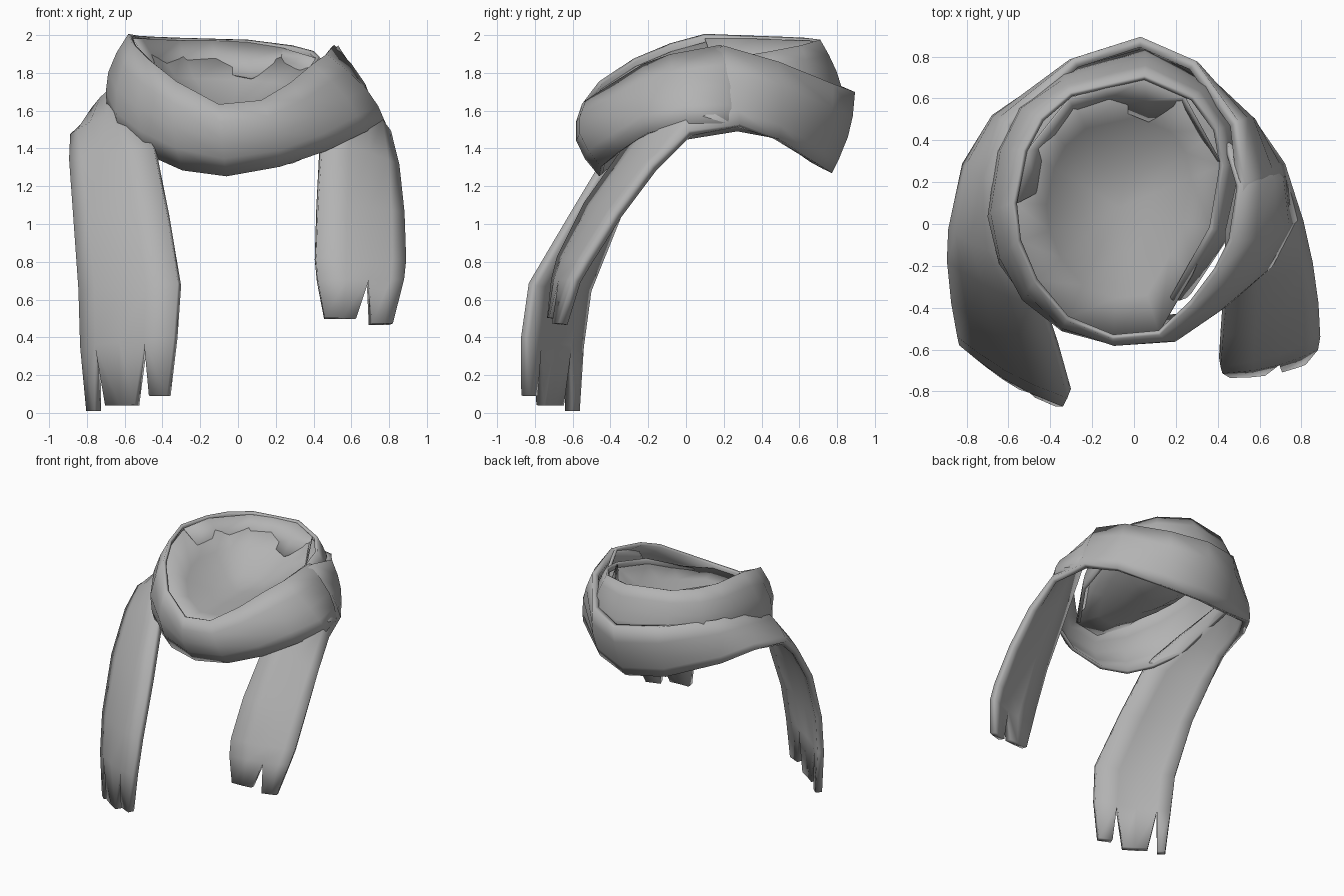
import bpy, bmesh, math
from mathutils import Vector

if "Cube" in bpy.data.objects:
    bpy.data.objects.remove(bpy.data.objects["Cube"])

cloth = bpy.data.materials.new("grey cloth")
cloth.diffuse_color = (0.45, 0.45, 0.45, 1)
cloth.use_nodes = True
cloth.node_tree.nodes["Principled BSDF"].inputs["Base Color"].default_value = cloth.diffuse_color
AXIS = Vector((-0.03, 0.1, 0))


def finish(name, bm, thickness, angle=50):
    bmesh.ops.recalc_face_normals(bm, faces=bm.faces)
    me = bpy.data.meshes.new(name)
    bm.to_mesh(me)
    bm.free()
    ob = bpy.data.objects.new(name, me)
    bpy.context.collection.objects.link(ob)
    me.materials.append(cloth)
    if thickness:
        mod = ob.modifiers.new("thickness", 'SOLIDIFY')
        mod.thickness = thickness
        mod.offset = 0
    bpy.ops.object.select_all(action='DESELECT')
    ob.select_set(True)
    bpy.context.view_layer.objects.active = ob
    bpy.ops.object.shade_smooth_by_angle(angle=math.radians(angle))
    return ob


def across(low, high, u, bulge):
    """Point between the two edges of a band, pushed outward in the middle."""
    p = Vector(low).lerp(Vector(high), u)
    out = p - AXIS
    out.z = 0
    return p + out.normalized() * bulge * math.sin(math.pi * u)


def band(bm, sections, us, bulges):
    rows = [[bm.verts.new(across(lo, hi, u, b)) for u in us]
            for (lo, hi), b in zip(sections, bulges)]
    for a, b in zip(rows, rows[1:]):
        for i in range(len(us) - 1):
            bm.faces.new((a[i], a[i + 1], b[i + 1], b[i]))
    return rows


def fringe(bm, row, us, end, first, last, bottom, bulge):
    """One tassel from columns first..last of the band's end row."""
    mid = (us[first] + us[last]) / 2
    tips = []
    for i in range(first, last + 1):
        p = across(*end, mid + (us[i] - mid) * 0.64, bulge)
        p.z = bottom
        tips.append(bm.verts.new(p))
    for i in range(first, last):
        k = i - first
        bm.faces.new((row[i], row[i + 1], tips[k + 1], tips[k]))


# Long band: left tail, over the shoulder, round the back, right tail
US = [0, 0.18, 0.45, 0.70, 1]
drape = [
    ((-.82, -.56, .35), (-.33, -.85, .40)),
    ((-.83, -.52, .65), (-.31, -.81, .68)),
    ((-.86, -.36, 1.05), (-.37, -.59, 1.05)),
    ((-.88, -.16, 1.33), (-.44, -.38, 1.40)),
    ((-.87, -.02, 1.46), (-.58, -.14, 1.60)),
    ((-.80, .28, 1.50), (-.64, .20, 1.72)),
    ((-.66, .50, 1.45), (-.59, .47, 1.76)),
    ((-.30, .68, 1.32), (-.28, .77, 1.74)),
    ((0, .75, 1.28), (.03, .87, 1.70)),
    ((.28, .67, 1.33), (.28, .76, 1.74)),
    ((.56, .48, 1.45), (.48, .48, 1.85)),
    ((.70, .28, 1.52), (.51, .20, 1.93)),
    ((.79, .02, 1.48), (.45, -.05, 1.82)),
    ((.84, -.17, 1.30), (.44, -.28, 1.44)),
    ((.87, -.36, 1.05), (.42, -.52, 1.10)),
    ((.88, -.52, .80), (.41, -.66, .82)),
    ((.87, -.58, .70), (.42, -.69, .70)),
]
bm = bmesh.new()
rows = band(bm, drape, US, [.03] * len(drape))
left_end = ((-.80, -.57, 0), (-.34, -.86, 0))
for first, last, z in ((0, 1, .01), (1, 3, .04), (3, 4, .09)):
    fringe(bm, rows[0], US, left_end, first, last, z, 0.03)
right_end = ((.84, -.64, 0), (.41, -.71, 0))
for first, last, z in ((0, 2, .47), (2, 4, .50)):
    fringe(bm, rows[-1], US, right_end, first, last, z, 0.03)
finish("shoulder_band_with_tails", bm, 0.05)

# Neck wrap: from the right shoulder across the front, then round the back
wrap = [
    ((.53, .41, 1.50), (.44, .38, 1.84)),
    ((.72, .22, 1.53), (.50, .18, 1.94)),
    ((.77, .02, 1.53), (.46, -.08, 1.89)),
    ((.65, -.20, 1.48), (.39, -.22, 1.84)),
    ((.46, -.34, 1.39), (.27, -.38, 1.74)),
    ((.22, -.44, 1.31), (.12, -.52, 1.65)),
    ((-.06, -.45, 1.26), (-.10, -.54, 1.63)),
    ((-.29, -.42, 1.29), (-.32, -.45, 1.75)),
    ((-.47, -.34, 1.37), (-.47, -.27, 1.87)),
    ((-.62, -.20, 1.47), (-.55, -.08, 1.95)),
    ((-.68, .02, 1.60), (-.57, .10, 2.00)),
    ((-.64, .32, 1.62), (-.52, .35, 1.99)),
    ((-.54, .53, 1.64), (-.44, .50, 1.985)),
    ((-.33, .72, 1.64), (-.30, .62, 1.98)),
    ((.05, .83, 1.64), (.05, .70, 1.97)),
    ((.36, .66, 1.64), (.28, .60, 1.94)),
    ((.49, .46, 1.62), (.39, .45, 1.91)),
    ((.52, .28, 1.60), (.42, .28, 1.88)),
    ((.48, 0, 1.53), (.37, -.02, 1.81)),
    ((.28, -.30, 1.45), (.18, -.36, 1.65)),
]
bulges = [0] + [.055] * 3 + [.06] + [.075] * 4 + [.05] * 4 + [.02] * 7
bm = bmesh.new()
band(bm, wrap, [0, .25, .5, .75, 1], bulges)
finish("neck_wrap", bm, 0.025)

# Folded-in cloth behind the neck, with a ragged lower edge
fold = [
    ((-.37, .20, 1.70), (-.56, .10, 1.98)),
    ((-.37, .38, 1.74), (-.51, .35, 1.98)),
    ((-.27, .50, 1.78), (-.31, .60, 1.97)),
    ((-.10, .56, 1.80), (-.14, .65, 1.97)),
    ((.07, .49, 1.77), (.05, .69, 1.96)),
    ((.22, .57, 1.82), (.24, .61, 1.93)),
    ((.39, .30, 1.74), (.41, .30, 1.88)),
]
bm = bmesh.new()
band(bm, fold, [0, .5, 1], [0] * len(fold))
finish("back_fold", bm, 0.008, 35)

# Dished cloth that closes the neck opening, hung from the wrap's upper edge
rim = [Vector(hi) - Vector((0, 0, .04)) for lo, hi in wrap[5:19]]
rim.append(Vector((.28, -.24, 1.70)))
centre = Vector((-.07, .08, 1.60))
bm = bmesh.new()
hub = bm.verts.new(centre)
rings = []
for t in (.35, .7, 1):
    ring = []
    for r in rim:
        p = centre.lerp(r, t)
        p.z = centre.z + (r.z - centre.z) * t ** 2
        ring.append(bm.verts.new(p))
    rings.append(ring)
n = len(rim)
for i in range(n):
    j = (i + 1) % n
    bm.faces.new((hub, rings[0][i], rings[0][j]))
    for a, b in zip(rings, rings[1:]):
        bm.faces.new((a[i], b[i], b[j], a[j]))
finish("neck_lining", bm, 0.008)
